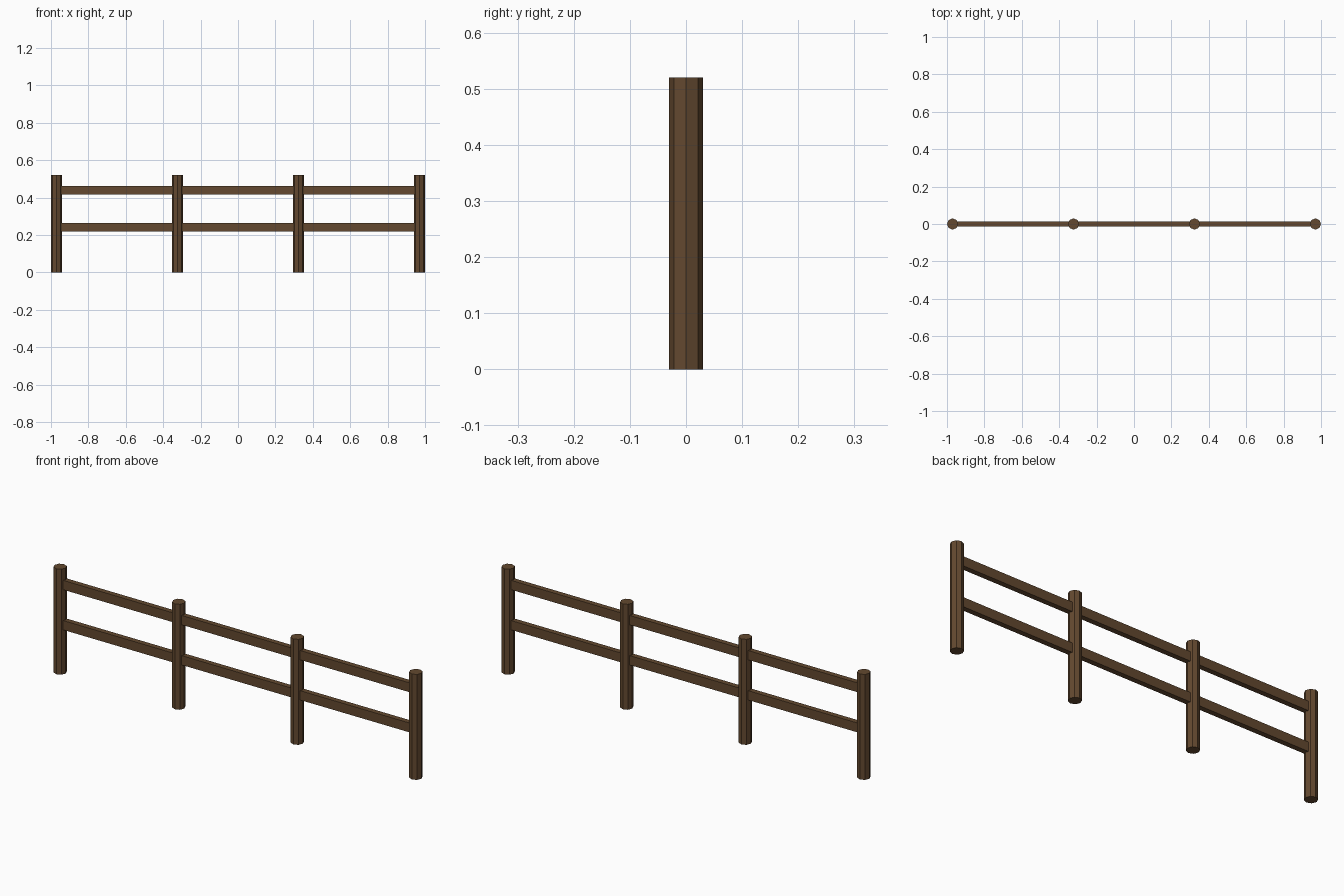
import bpy

if "Cube" in bpy.data.objects:
    bpy.data.objects.remove(bpy.data.objects["Cube"])

# one wood colour for the whole fence
wood = bpy.data.materials.new("brown wood")
wood.diffuse_color = (0.125, 0.066, 0.029, 1)
wood.use_nodes = True
wood.node_tree.nodes["Principled BSDF"].inputs["Base Color"].default_value = wood.diffuse_color


def finish(name):
    obj = bpy.context.object
    obj.name = name
    obj.data.materials.append(wood)
    return obj


# eight-sided upright posts, evenly spaced
HEIGHT, RADIUS, END = 0.52, 0.03, 0.97
for i in range(4):
    x = -END + i * 2 * END / 3
    bpy.ops.mesh.primitive_cylinder_add(vertices=8, radius=RADIUS, depth=HEIGHT,
                                        location=(x, 0, HEIGHT / 2))
    finish(f"post_{i + 1}")

# two flat rails running through the posts
for name, z in (("lower_rail", 0.242), ("upper_rail", 0.44)):
    bpy.ops.mesh.primitive_cube_add(size=1, location=(0, 0, z))
    rail = finish(name)
    rail.scale = (2 * END, 0.026, 0.046)
